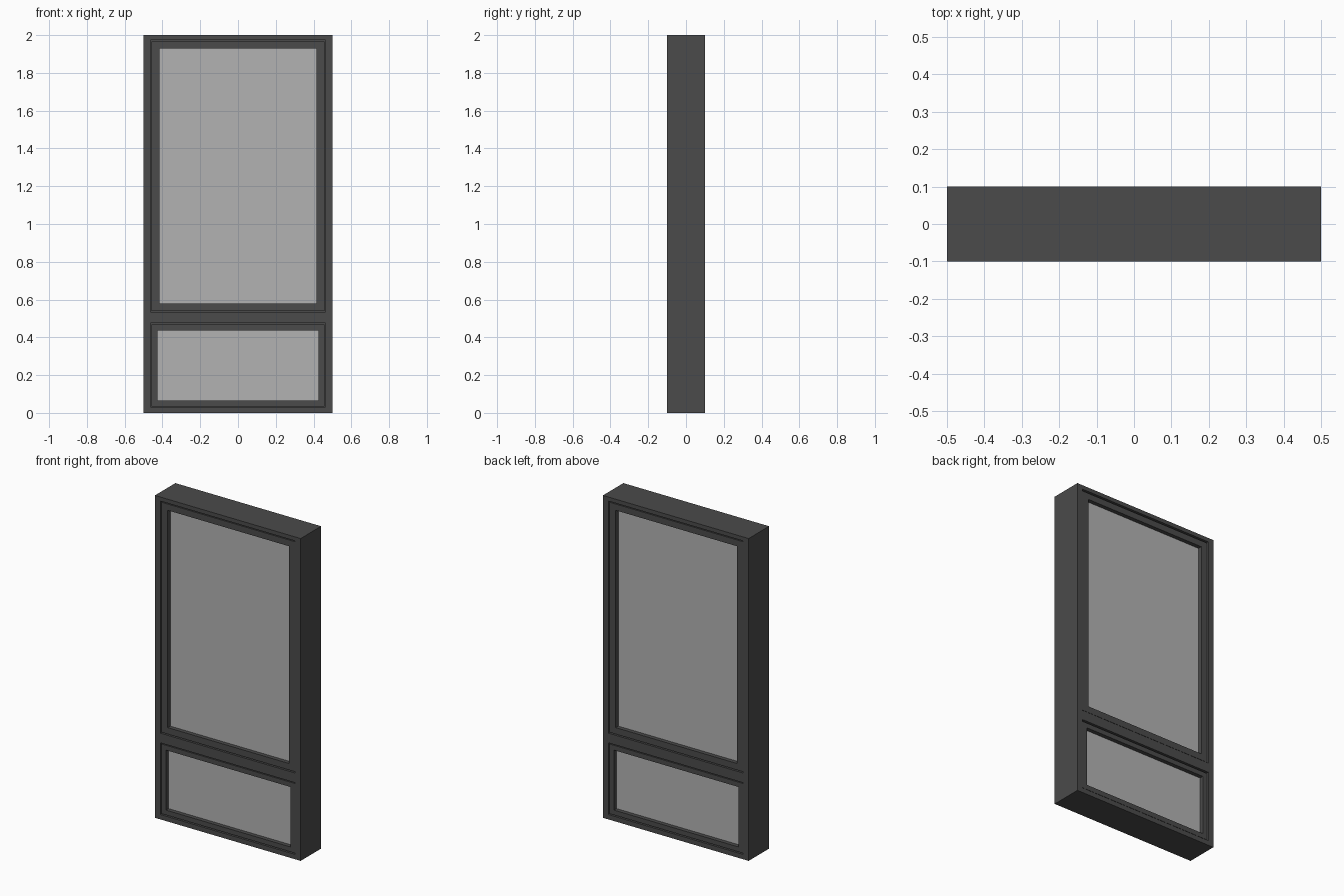
import bpy, bmesh

if "Cube" in bpy.data.objects:
    bpy.data.objects.remove(bpy.data.objects["Cube"])


def material(name, rgb):
    m = bpy.data.materials.new(name)
    m.diffuse_color = (*rgb, 1)
    m.use_nodes = True
    m.node_tree.nodes["Principled BSDF"].inputs["Base Color"].default_value = m.diffuse_color
    return m


DARK = material("dark_frame", (0.07, 0.07, 0.07))
GLASS = material("grey_glass", (0.45, 0.45, 0.45))


def box(bm, x0, x1, z0, z1, depth):
    geo = bmesh.ops.create_cube(bm, size=1)
    for v in geo["verts"]:
        v.co = (x0 if v.co.x < 0 else x1, v.co.y * depth, z0 if v.co.z < 0 else z1)


def finish(name, bm, mat):
    mesh = bpy.data.meshes.new(name)
    bm.to_mesh(mesh)
    bm.free()
    mesh.materials.append(mat)
    obj = bpy.data.objects.new(name, mesh)
    bpy.context.collection.objects.link(obj)


def ring(name, outer, inner, depth):
    """Rectangular frame; outer and inner are (half width, bottom, top)."""
    ow, ob, ot = outer
    iw, ib, it = inner
    bm = bmesh.new()
    loops = []
    for y in (-depth / 2, depth / 2):
        for w, b, t in (outer, inner):
            loops.append([bm.verts.new((x, y, z)) for x, z in
                          ((-w, b), (w, b), (w, t), (-w, t))])
    fo, fi, bo, bi = loops
    for a, b in ((fo, fi), (fi, bi), (bi, bo), (bo, fo)):
        for i in range(4):
            j = (i + 1) % 4
            bm.faces.new((a[i], a[j], b[j], b[i]))
    bmesh.ops.recalc_face_normals(bm, faces=bm.faces)
    finish(name, bm, DARK)


# outer frame: two stiles, two rails and the transom
bm = bmesh.new()
for s in (-1, 1):
    box(bm, *sorted((s * 0.463, s * 0.5)), 0, 2, 0.2)
for z0, z1 in ((0, 0.03), (0.475, 0.535), (1.975, 2)):
    box(bm, -0.463, 0.463, z0, z1, 0.2)
finish("outer_frame", bm, DARK)

# each light: stepped rebate, sash and pane
for name, b, t, pane in (("upper", 0.535, 1.975, (0.416, 0.58, 1.928)),
                         ("lower", 0.03, 0.475, (0.427, 0.065, 0.437))):
    ring(name + "_rebate", (0.463, b, t), (0.45, b + 0.012, t - 0.015), 0.17)
    ring(name + "_sash", (0.458, b + 0.005, t - 0.008), pane, 0.19)
    w, pb, pt = pane
    bm = bmesh.new()
    box(bm, -w, w, pb, pt, 0.14)
    finish(name + "_glass", bm, GLASS)
